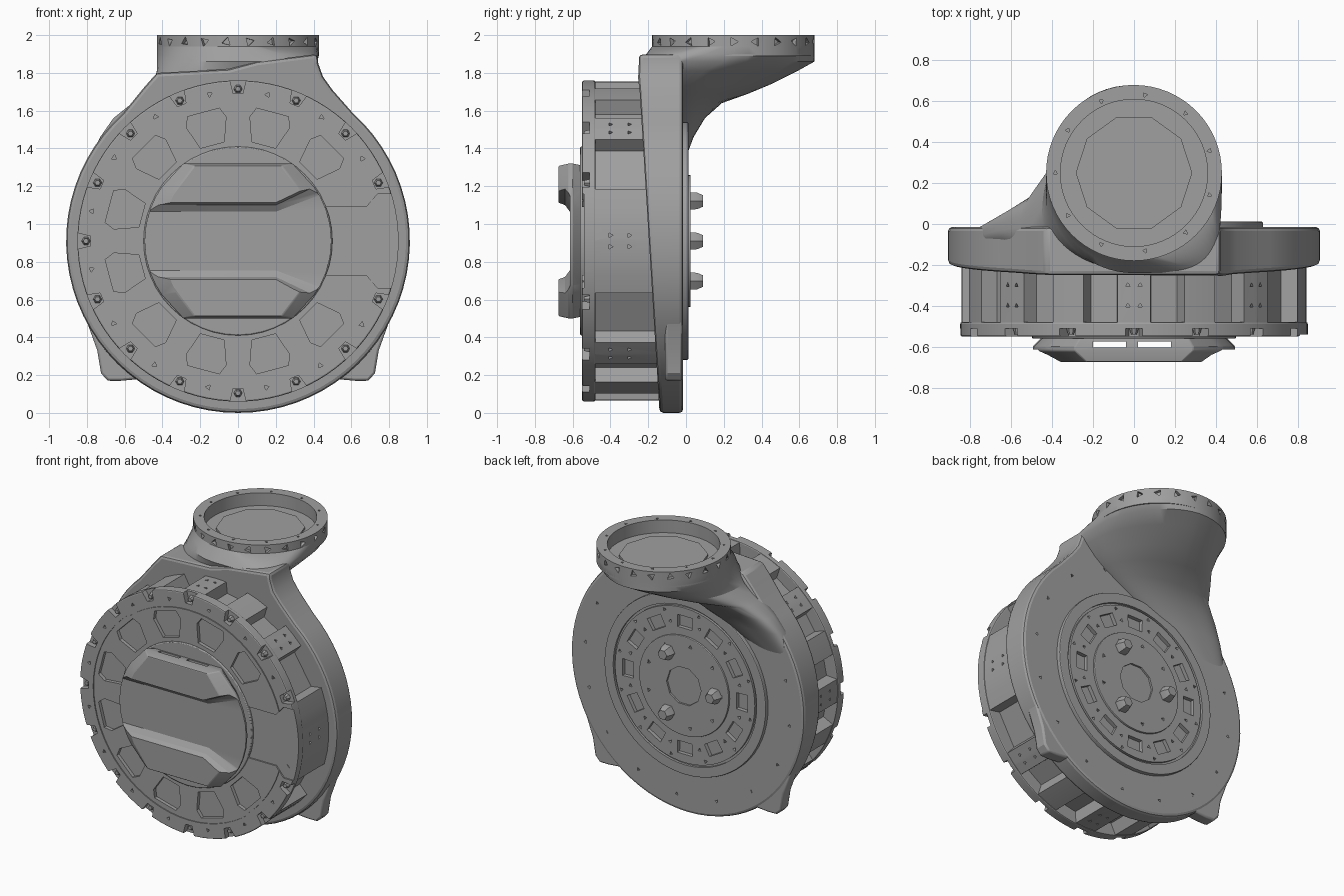
import bpy, bmesh, math
from math import sin, cos, pi, radians
from mathutils import Vector, Matrix

cube = bpy.data.objects.get("Cube")
if cube:
    bpy.data.objects.remove(cube, do_unlink=True)

CZ = 0.91  # height of the drum axis
grey = bpy.data.materials.new("plain_grey")
grey.use_nodes = True
grey.diffuse_color = (0.35, 0.35, 0.35, 1)
grey.node_tree.nodes["Principled BSDF"].inputs["Base Color"].default_value = (0.35, 0.35, 0.35, 1)


def loft(bm, loops):
    """Closed solid through a list of equal-length 3D loops."""
    rows = [[bm.verts.new(p) for p in loop] for loop in loops]
    n = len(rows[0])
    for a, b in zip(rows, rows[1:]):
        for i in range(n):
            bm.faces.new((a[i], a[(i + 1) % n], b[(i + 1) % n], b[i]))
    bm.faces.new(rows[0])
    bm.faces.new(rows[-1])


def at_y(pts, y):
    return [(x, y, CZ + z) for x, z in pts]


def slab(bm, pts, y0, y1):
    loft(bm, [at_y(pts, y0), at_y(pts, y1)])


def polar(r, deg):
    return (r * cos(radians(deg)), r * sin(radians(deg)))


def circle(r, n=64):
    return [polar(r, 360 * i / n) for i in range(n)]


def sector(r0, r1, a, h0, h1):
    return [polar(r0, a - h0), polar(r1, a - h1), polar(r1, a + h1), polar(r0, a + h0)]


def hole(r, a, size):
    """Small triangular outline centred at a polar position."""
    cx, cz = polar(r, a)
    return [(cx + size * cos(a + k * 2 * pi / 3), cz + size * sin(a + k * 2 * pi / 3)) for k in range(3)]


def tube(bm, r0, r1, y0, y1, n=64):
    rings = [[bm.verts.new(p) for p in at_y(circle(r, n), y)]
             for r, y in ((r0, y0), (r1, y0), (r1, y1), (r0, y1))]
    for a, b in zip(rings, rings[1:] + rings[:1]):
        for i in range(n):
            bm.faces.new((a[i], a[(i + 1) % n], b[(i + 1) % n], b[i]))


def finish(bm, name, bevel=0, angle=30):
    bmesh.ops.recalc_face_normals(bm, faces=bm.faces)
    me = bpy.data.meshes.new(name)
    bm.to_mesh(me)
    bm.free()
    ob = bpy.data.objects.new(name, me)
    bpy.context.collection.objects.link(ob)
    me.materials.append(grey)
    if bevel:
        m = ob.modifiers.new("bevel", "BEVEL")
        m.width, m.segments, m.limit_method, m.angle_limit = bevel, 2, "ANGLE", radians(40)
    smooth(ob, angle)
    return ob


def smooth(ob, angle=30):
    bpy.ops.object.select_all(action="DESELECT")
    ob.select_set(True)
    bpy.context.view_layer.objects.active = ob
    bpy.ops.object.shade_smooth_by_angle(angle=radians(angle))


def cut(ob, bm):
    """Subtract the solids in bm from ob, then drop the cutter."""
    cutter = finish(bm, "cutter")
    cutter.hide_render = True
    m = ob.modifiers.new("cut", "BOOLEAN")
    m.operation, m.object, m.solver = "DIFFERENCE", cutter, "EXACT"
    bpy.context.view_layer.update()
    me = bpy.data.meshes.new_from_object(ob.evaluated_get(bpy.context.evaluated_depsgraph_get()))
    ob.modifiers.clear()
    ob.data = me
    bpy.data.objects.remove(cutter, do_unlink=True)
    smooth(ob)


# Housing plate: round body with shoulders, front face leaning forward at the top
outline = [polar(0.91, 132 + 276 * i / 56) for i in range(57)]
outline += [(0.5, 0.8), (0.45, 0.87), (0.425, 0.94), (0.42, 0.99), (0.1, 0.95), (-0.05, 0.91), (-0.43, 0.89), (-0.5, 0.81)]
bm = bmesh.new()
front = [(x, -0.14 - 0.11 * min(1, (z + CZ) / 1.78), CZ + z) for x, z in outline]
loft(bm, [front, at_y(outline, -0.015)])
housing = finish(bm, "housing_plate", bevel=0.02)
bm = bmesh.new()
for i in range(16):
    slab(bm, hole(0.8, 22.5 * i + 6, 0.013), -0.04, 0.05)
cut(housing, bm)

# Bottom lugs
for side, name in ((1, "left_lug"), (-1, "right_lug")):
    bm = bmesh.new()
    slab(bm, [(side * x, z) for x, z in ((0.81, -0.4), (0.745, -0.58), (0.725, -0.7), (0.69, -0.74), (0.62, -0.74), (0.4, -0.72), (0.4, -0.4))], -0.11, -0.02)
    finish(bm, name, bevel=0.012)

# Neck: its keel slides towards -x as it runs down from the flange into the housing
bm = bmesh.new()
sections = [  # z, x min, keel x, x max, front y, middle y, back y, powers: -x back, +x back, +x front
    (1.94, -.43, 0, .43, -.18, .25, .68, 1, 1, 1), (1.9, -.43, 0, .43, -.21, .25, .68, 1, 1, .5),
    (1.86, -.43, 0, .42, -.24, .2, .68, .95, 1.1, .3), (1.81, -.43, -.04, .38, -.22, .1, .59, .9, 1.2, .3),
    (1.74, -.45, -.1, .31, -.2, .03, .45, .85, 1.2, .5), (1.69, -.5, -.16, .24, -.2, 0, .33, .75, 1.2, .5),
    (1.64, -.56, -.23, .15, -.2, -.02, .19, .7, 1.1, .5), (1.56, -.66, -.36, 0, -.15, -.03, .1, .65, 1, .5),
    (1.46, -.73, -.5, -.2, -.15, -.05, .04, .6, 1, .5), (1.3, -.8, -.65, -.5, -.12, -.06, -.02, .6, 1, .5)]
loops = []
for z, x0, xk, x1, yf, ym, yb, er, el, ef in sections:
    loop = []
    for i in range(64):
        c, s = cos(2 * pi * i / 64), sin(2 * pi * i / 64)
        if s > 0:
            e = el if c > 0 else er
        else:
            e = ef if c > 0 else 1
        x = xk + abs(c) ** e * ((x1 - xk) if c > 0 else (x0 - xk))
        y = ym + abs(s) ** e * ((yb - ym) if s > 0 else (yf - ym))
        loop.append((x, y, z))
    loops.append(loop)
loft(bm, loops)
neck = finish(bm, "neck", angle=40)

# Flange on top, with a shallow well and holes round the rim
def disc_z(bm, r, z0, z1, n=64):
    loft(bm, [[(r * cos(2 * pi * i / n), 0.25 + r * sin(2 * pi * i / n), z) for i in range(n)] for z in (z0, z1)])

bm = bmesh.new()
disc_z(bm, 0.43, 1.89, 2.0)
flange = finish(bm, "flange")
for part in (neck, flange):
    bm = bmesh.new()
    disc_z(bm, 0.36, 1.91, 2.1)
    cut(part, bm)
bm = bmesh.new()
for i in range(22):
    a = 2 * pi * i / 22
    spin = Matrix.Translation((0, 0.25, 0)) @ Matrix.Rotation(a, 4, "Z")
    tri = [(cos(k * 2 * pi / 3 + i), sin(k * 2 * pi / 3 + i)) for k in range(3)]
    loft(bm, [[spin @ Vector((r, 0.026 * u, 1.965 + 0.026 * v)) for u, v in tri] for r in (0.405, 0.45)])
    if i % 2:
        loft(bm, [[spin @ Vector((0.385 + 0.012 * u, 0.012 * v, z)) for u, v in tri] for z in (1.98, 2.02)])
cut(flange, bm)
bm = bmesh.new()
disc_z(bm, 0.285, 1.89, 1.925, 10)
finish(bm, "flange_floor")

# Drum body: pillars between side pockets, one broad pad towards +x
bm = bmesh.new()
pts = [polar(0.765, -20)] + [polar(0.845, d) for d in (-19, -12, -6, 0, 6, 12, 19)] + [polar(0.765, 20)]
for k in range(2, 15):
    a = 22.5 * k
    pts += [polar(0.765, a - 6.5)] + [polar(0.845, a + d) for d in (-5.5, 0, 5.5)] + [polar(0.765, a + 6.5)]
slab(bm, pts, -0.49, -0.1)
drum = finish(bm, "drum_body")
bm = bmesh.new()
for k in range(0, 16, 2):
    spin = Matrix.Translation((0, 0, CZ)) @ Matrix.Rotation(radians(-22.5 * k), 4, "Y")
    for y in (-0.4, -0.3):
        for t in (-0.03, 0.03):
            loft(bm, [[spin @ Vector((r, y + 0.013 * cos(j * 2 * pi / 3), t + 0.013 * sin(j * 2 * pi / 3))) for j in range(3)] for r in (0.82, 0.87)])
cut(drum, bm)

# Front ring with trapezoid pockets, edge notches and a flat gap at +x
bm = bmesh.new()
slab(bm, circle(0.85, 96), -0.55, -0.48)
ring = finish(bm, "front_ring", bevel=0.008)
bm = bmesh.new()
for k in range(1, 11):
    a = 15 + 30 * k
    slab(bm, [polar(0.53, a - 7), polar(0.66, a - 9.5), polar(0.71, a - 7), polar(0.71, a + 7), polar(0.66, a + 9.5), polar(0.53, a + 7)], -0.6, -0.525)
for k in range(1, 16):
    slab(bm, sector(0.78, 0.9, 22.5 * k, 1.8, 3.5), -0.6, -0.51)
    slab(bm, hole(0.79, 22.5 * k + 11, 0.015), -0.6, -0.535)
cut(ring, bm)
bm = bmesh.new()
slab(bm, [(0.45, -0.18), (0.68, -0.18), (0.74, -0.25), (0.95, -0.25), (0.95, 0.25), (0.74, 0.25), (0.68, 0.18), (0.45, 0.18)], -0.6, -0.54)
cut(ring, bm)
bm = bmesh.new()
tube(bm, 0.735, 0.745, -0.6, -0.543)
cut(ring, bm)
bm = bmesh.new()
for k in range(1, 16):
    cx, cz = polar(0.805, 22.5 * k)
    loft(bm, [at_y([(cx + s * x, cz + s * z) for x, z in circle(1, 6)], y) for s, y in ((0.026, -0.5), (0.014, -0.54))])
finish(bm, "edge_bolts")

# Front cap: chamfered block with a channel that widens towards +x
bm = bmesh.new()
slab(bm, circle(0.5, 48), -0.56, -0.53)
finish(bm, "cap_base", bevel=0.006)
half = [polar(0.495, a) for a in (0, 10, 20, 28, 35)] + [(0.29, 0.41)]
quad = half + [(-x, z) for x, z in reversed(half)]
shape = quad + [(x, -z) for x, z in reversed(quad[1:-1])]
bm = bmesh.new()
loft(bm, [at_y([(x * s, z * t) for x, z in shape], y) for s, t, y in
          ((0.88, 0.97, -0.54), (1, 1, -0.6), (1, 1, -0.62), (0.8, 0.97, -0.675))])
cap = finish(bm, "front_cap", bevel=0.006)
bm = bmesh.new()
channel = [(-0.7, -1), (0.2, -1), (0.42, -1.55), (0.7, -1.55), (0.7, 1.55), (0.42, 1.55), (0.2, 1), (-0.7, 1)]
loft(bm, [at_y([(x, z * w) for x, z in channel], y) for w, y in ((0.155, -0.615), (0.19, -0.64), (0.22, -0.72))])
cut(cap, bm)
bm = bmesh.new()
for x0 in (-0.2, 0.02):
    slab(bm, [(x0, -0.6), (x0 + 0.16, -0.6), (x0 + 0.16, 0.6), (x0, 0.6)], -0.605, -0.575)
cut(cap, bm)

# Back plate with window pockets and small holes
bm = bmesh.new()
slab(bm, circle(0.63), -0.05, 0.012)
back = finish(bm, "back_plate", bevel=0.006)
bm = bmesh.new()
for k in range(12):
    slab(bm, sector(0.405, 0.49, 30 * k, 8, 7), -0.025, 0.05)
    slab(bm, hole(0.52, 30 * k + 12, 0.014), -0.01, 0.05)
    slab(bm, hole(0.44, 30 * k + 15, 0.014), -0.01, 0.05)
cut(back, bm)
bm = bmesh.new()
tube(bm, 0.545, 0.56, -0.005, 0.05)
cut(back, bm)

# Back hub with a centre recess and three bolts
bm = bmesh.new()
slab(bm, circle(0.35, 48), -0.03, 0.025)
hub = finish(bm, "back_hub", bevel=0.005)
bm = bmesh.new()
slab(bm, circle(0.135, 10), 0.005, 0.06)
for k in range(9):
    slab(bm, hole(0.29, 40 * k + 20, 0.016), 0, 0.06)
cut(hub, bm)
bm = bmesh.new()
for a in (60, 180, 300):
    cx, cz = polar(0.245, a)
    loft(bm, [at_y([(cx + s * x, cz + s * z) for x, z in circle(1, 6)], y) for s, y in ((0.055, 0), (0.05, 0.06), (0.035, 0.09))])
finish(bm, "back_bolts")
